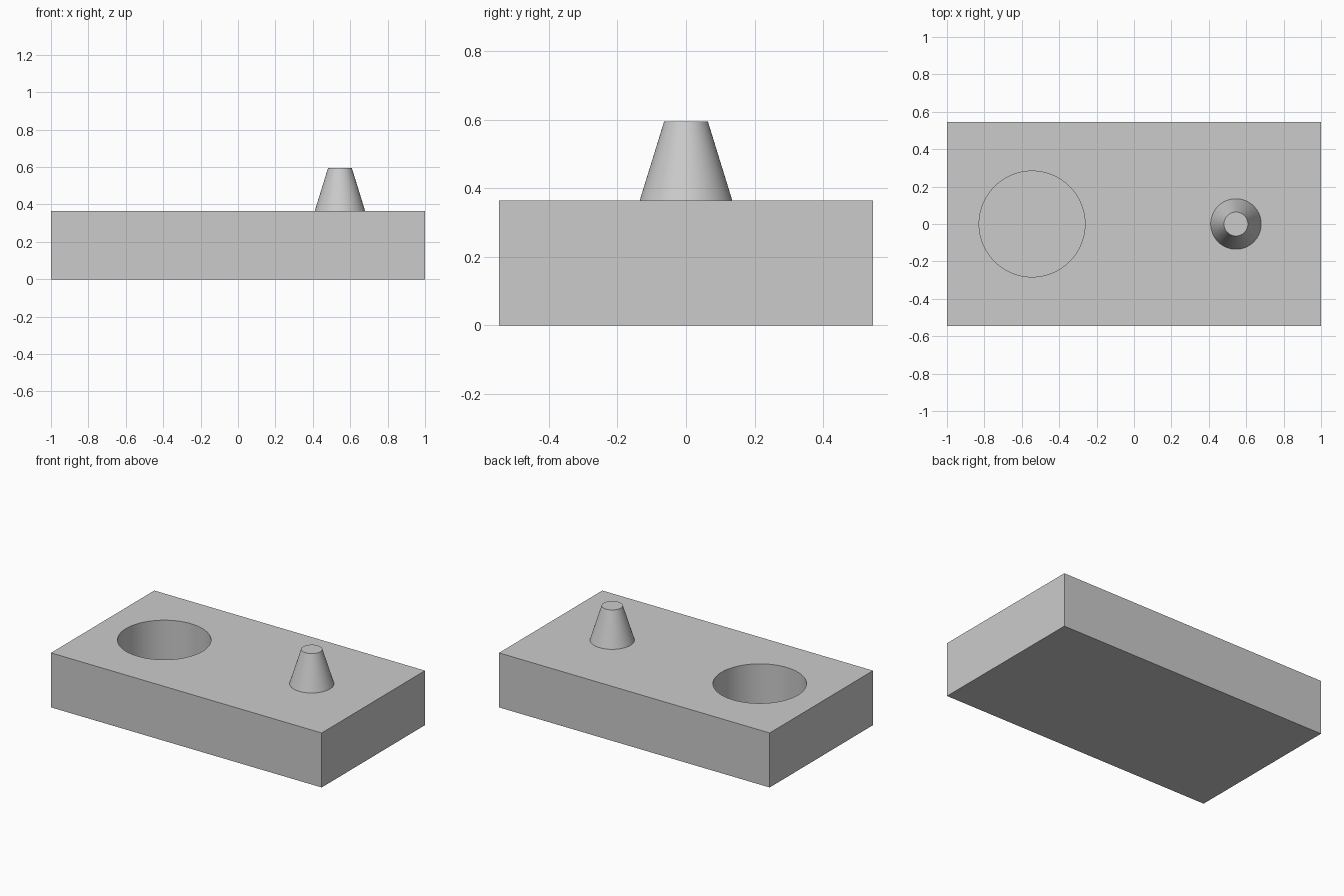
import bpy
import math

cube = bpy.data.objects.get("Cube")
if cube:
    bpy.data.objects.remove(cube, do_unlink=True)

LENGTH, WIDTH, HEIGHT = 2.0, 1.09, 0.364
OFFSET = 0.545
SEGMENTS = 96

grey = bpy.data.materials.new("plain grey")
grey.use_nodes = True
colour = (0.6, 0.6, 0.6, 1)
grey.diffuse_color = colour
grey.node_tree.nodes["Principled BSDF"].inputs["Base Color"].default_value = colour


def finish(name):
    obj = bpy.context.object
    obj.name = name
    obj.data.materials.append(grey)
    return obj


def smooth(obj):
    bpy.ops.object.select_all(action="DESELECT")
    obj.select_set(True)
    bpy.context.view_layer.objects.active = obj
    bpy.ops.object.shade_smooth_by_angle(angle=math.radians(30))


# Rectangular base block
bpy.ops.mesh.primitive_cube_add(size=1, location=(0, 0, HEIGHT / 2))
block = finish("base_block")
block.scale = (LENGTH, WIDTH, HEIGHT)
bpy.ops.object.transform_apply(location=True, rotation=False, scale=True)

# Blind round socket, open at the top
depth = 0.28
bpy.ops.mesh.primitive_cylinder_add(
    vertices=SEGMENTS, radius=0.283, depth=2 * depth, location=(-OFFSET, 0, HEIGHT))
cutter = finish("socket_cutter")
cut = block.modifiers.new("socket", "BOOLEAN")
cut.operation = "DIFFERENCE"
cut.solver = "EXACT"
cut.object = cutter
bpy.context.view_layer.objects.active = block
bpy.ops.object.modifier_apply(modifier=cut.name)
bpy.data.objects.remove(cutter, do_unlink=True)
smooth(block)

# Tapered peg with a flat top
peg_height = 0.23
bpy.ops.mesh.primitive_cone_add(
    vertices=SEGMENTS, radius1=0.135, radius2=0.064, depth=peg_height,
    location=(OFFSET, 0, HEIGHT + peg_height / 2))
smooth(finish("tapered_peg"))
